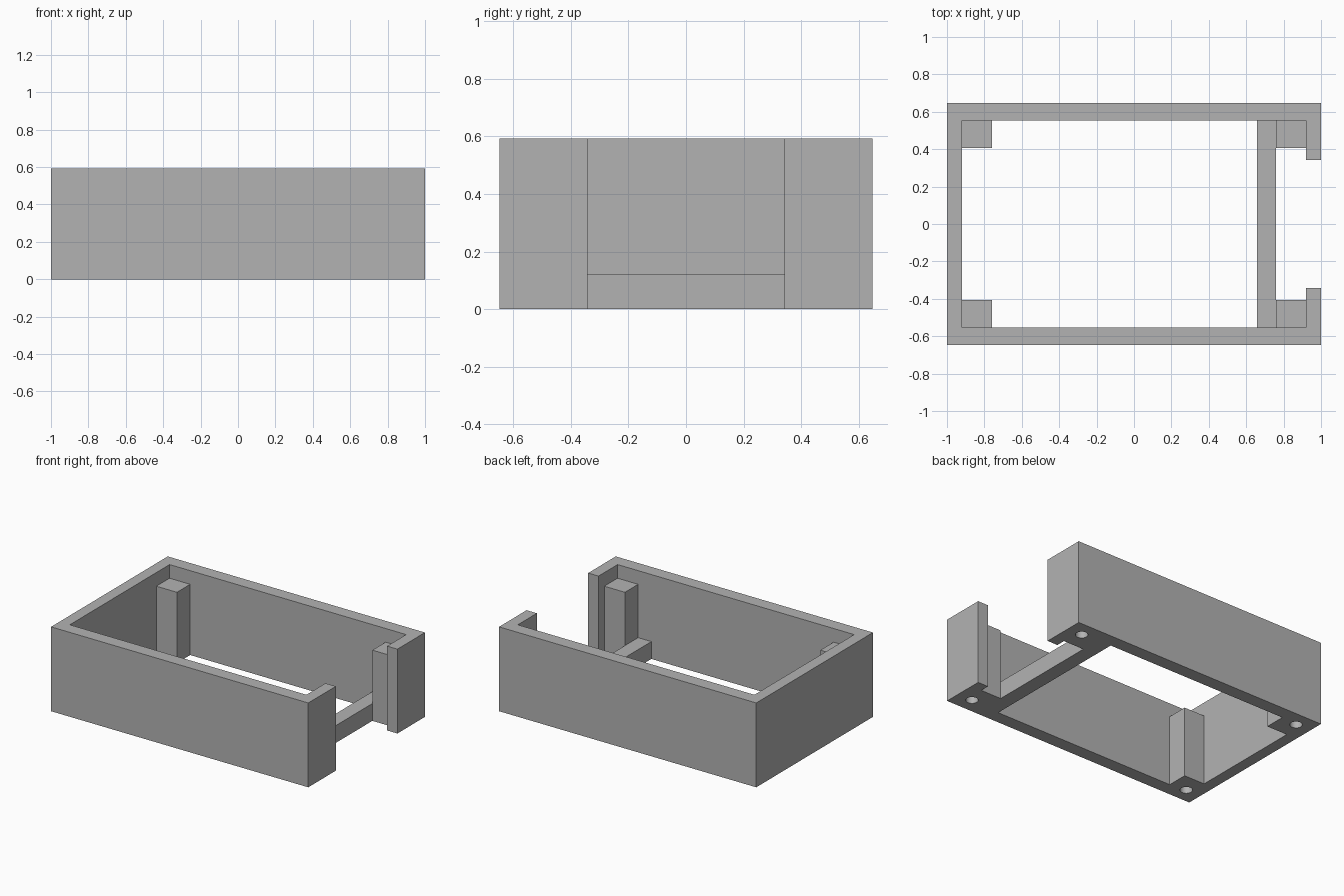
import bpy
import bmesh
from mathutils import Matrix

cube = bpy.data.objects.get("Cube")
if cube:
    bpy.data.objects.remove(cube, do_unlink=True)

HALF_X, HALF_Y, HEIGHT = 1.0, 0.648, 0.593
IN_X, IN_Y = 0.92, 0.554          # inner wall faces
GAP_Y = 0.342                     # half width of the open end
POST_X, POST_Y, POST_H = 0.76, 0.407, 0.497
BAR_X, BAR_H = 0.657, 0.122
HOLE_X, HOLE_Y, HOLE_R, HOLE_D = 0.885, 0.54, 0.04, 0.4

grey = bpy.data.materials.new("plain grey")
grey.use_nodes = True
grey.diffuse_color = (0.45, 0.45, 0.45, 1)
grey.node_tree.nodes["Principled BSDF"].inputs["Base Color"].default_value = (0.45, 0.45, 0.45, 1)


def make_object(name, bm):
    bmesh.ops.recalc_face_normals(bm, faces=bm.faces)
    mesh = bpy.data.meshes.new(name)
    bm.to_mesh(mesh)
    bm.free()
    mesh.materials.append(grey)
    obj = bpy.data.objects.new(name, mesh)
    bpy.context.collection.objects.link(obj)
    return obj


def prism(name, outline, height):
    """Extrude a flat outline upward from the ground."""
    bm = bmesh.new()
    base = bm.faces.new([bm.verts.new((x, y, 0)) for x, y in outline])
    top = bmesh.ops.extrude_face_region(bm, geom=[base])["geom"]
    verts = [v for v in top if isinstance(v, bmesh.types.BMVert)]
    bmesh.ops.translate(bm, verts=verts, vec=(0, 0, height))
    return make_object(name, bm)


def block(name, x0, x1, y0, y1, height):
    return prism(name, [(x0, y0), (x1, y0), (x1, y1), (x0, y1)], height)


def combine(target, other, operation):
    """Join or cut with another solid, then discard it."""
    mod = target.modifiers.new(operation, "BOOLEAN")
    mod.operation, mod.solver, mod.object = operation, "EXACT", other
    bpy.context.view_layer.objects.active = target
    bpy.ops.object.modifier_apply(modifier=mod.name)
    bpy.data.objects.remove(other, do_unlink=True)


# Wall ring, open in the middle of the +x end
half = [(HALF_X, GAP_Y), (HALF_X, HALF_Y), (-HALF_X, HALF_Y)]
inner = [(-IN_X, IN_Y), (IN_X, IN_Y), (IN_X, GAP_Y)]
outline = half + [(x, -y) for x, y in reversed(half)]
outline += [(x, -y) for x, y in reversed(inner)] + inner
body = prism("open_box_frame", outline, HEIGHT)

# Low cross bar behind the opening
combine(body, block("cross_bar", BAR_X, POST_X, -IN_Y - 0.03, IN_Y + 0.03, BAR_H), "UNION")

# Corner posts, sunk slightly into the walls
corners = [(sx, sy) for sx in (-1, 1) for sy in (-1, 1)]
for sx, sy in corners:
    xs = sorted((sx * POST_X, sx * (IN_X + 0.03)))
    ys = sorted((sy * POST_Y, sy * (IN_Y + 0.03)))
    combine(body, block("corner_post", *xs, *ys, POST_H), "UNION")

# Screw holes drilled up from below
for sx, sy in corners:
    bm = bmesh.new()
    bmesh.ops.create_cone(bm, cap_ends=True, segments=32, radius1=HOLE_R, radius2=HOLE_R,
                          depth=2 * HOLE_D,
                          matrix=Matrix.Translation((sx * HOLE_X, sy * HOLE_Y, 0)))
    drill = make_object("screw_hole", bm)
    drill.hide_render = True
    combine(body, drill, "DIFFERENCE")

body.select_set(True)
bpy.context.view_layer.objects.active = body
bpy.ops.object.shade_smooth_by_angle()
